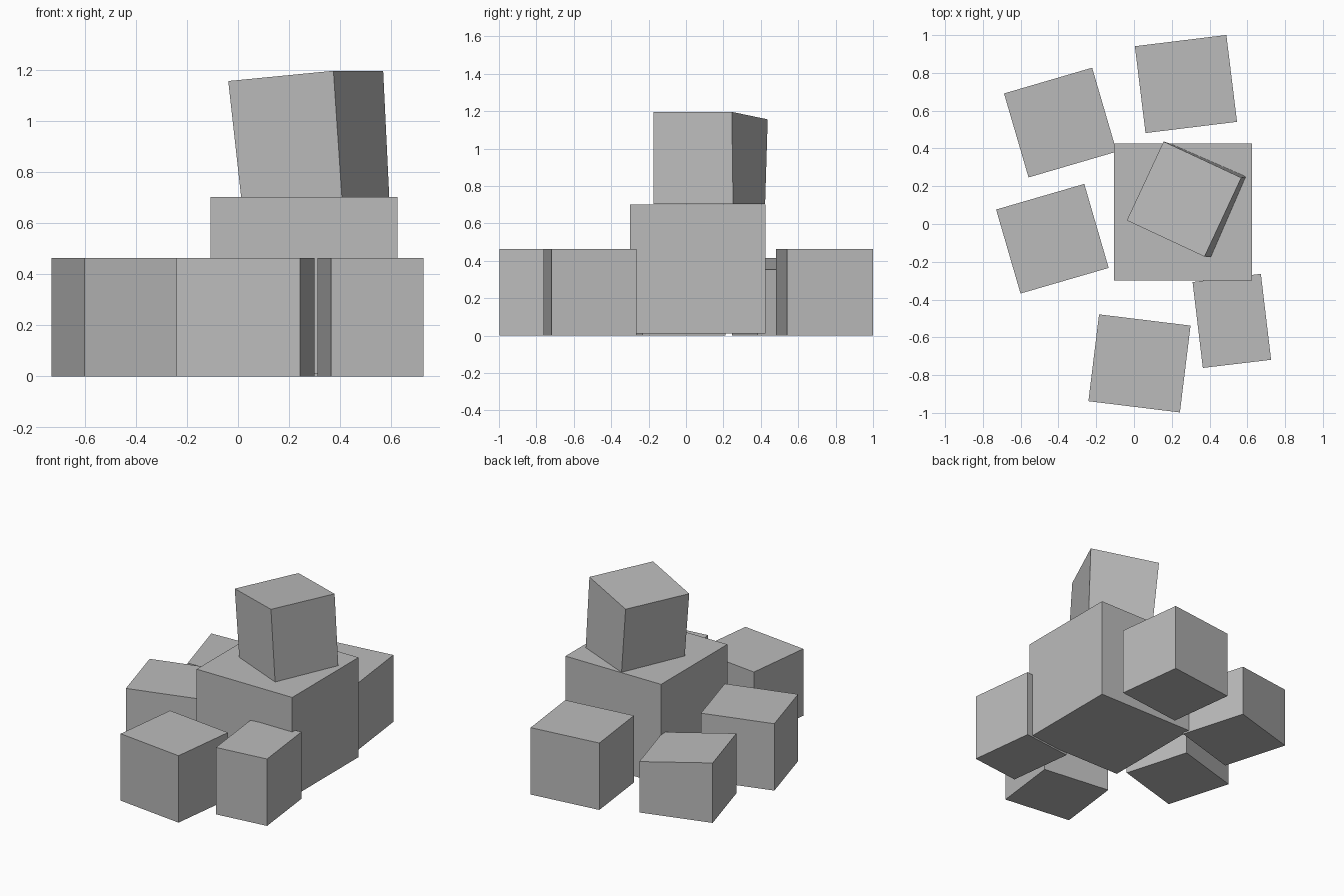
import bpy
import bmesh
from math import radians
from mathutils import Matrix, Vector

old = bpy.data.objects.get("Cube")
if old:
    bpy.data.objects.remove(old, do_unlink=True)

grey = bpy.data.materials.new("plain_grey")
grey.use_nodes = True
GREY = (0.5, 0.5, 0.5, 1)
grey.diffuse_color = GREY
grey.node_tree.nodes["Principled BSDF"].inputs["Base Color"].default_value = GREY


def ring(centre, size, angle, z_left, z_right):
    """Four corners of a turned rectangle whose two ends may differ in height."""
    turn = Matrix.Rotation(radians(angle), 3, "Z")
    corners = []
    for sx, sy in ((-1, -1), (1, -1), (1, 1), (-1, 1)):
        p = turn @ Vector((sx * size[0] / 2, sy * size[1] / 2, 0))
        z = z_left if sx < 0 else z_right
        corners.append((centre[0] + p.x, centre[1] + p.y, z))
    return corners


def block(name, bottom, top):
    """Closed block between two rings of corners."""
    bm = bmesh.new()
    low = [bm.verts.new(c) for c in bottom]
    high = [bm.verts.new(c) for c in top]
    bm.faces.new(low[::-1])
    bm.faces.new(high)
    for i in range(4):
        j = (i + 1) % 4
        bm.faces.new((low[j], high[j], high[i], low[i]))
    mesh = bpy.data.meshes.new(name)
    bm.to_mesh(mesh)
    bm.free()
    mesh.materials.append(grey)
    obj = bpy.data.objects.new(name, mesh)
    bpy.context.collection.objects.link(obj)


# Surrounding blocks: name, centre, size, turn, top height at each end
H = 0.463
around = [
    ("back_block", (0.275, 0.741), (0.488, 0.463), 7, H, H),
    ("back_side_block", (-0.39, 0.537), (0.486, 0.463), 16.3, 0.415, 0.352),
    ("side_block", (-0.432, -0.078), (0.486, 0.463), 16.2, H, H),
    ("front_block", (0.029, -0.738), (0.488, 0.463), -7, H, H),
    ("narrow_front_block", (0.518, -0.513), (0.364, 0.458), 6.8, H, H),
]
for name, centre, size, angle, left, right in around:
    block(name, ring(centre, size, angle, 0, 0), ring(centre, size, angle, left, right))

# Large central block
centre, size = (0.259, 0.063), (0.732, 0.725)
block("central_block", ring(centre, size, 0, 0.012, 0.012), ring(centre, size, 0, 0.702, 0.702))

# Leaning block on top, with a slightly twisted and sloping upper face
block("top_block",
      ring((0.302, 0.124), (0.43, 0.465), -23.5, 0.703, 0.703),
      ring((0.265, 0.132), (0.454, 0.461), -25, 1.156, 1.196))
